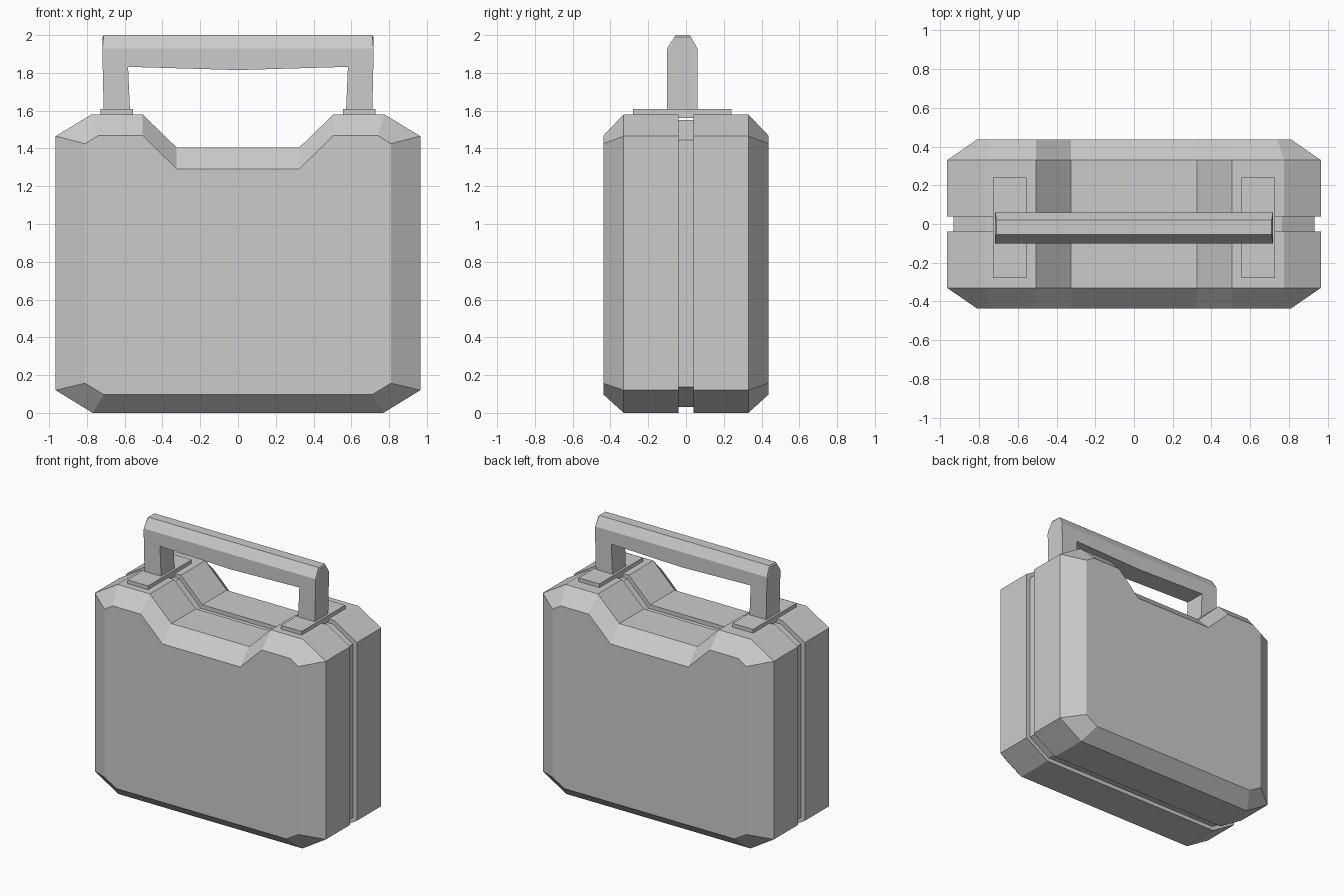
import bpy, bmesh

if "Cube" in bpy.data.objects:
    bpy.data.objects.remove(bpy.data.objects["Cube"])


def symmetric(half):
    """Close a right-hand half outline (bottom to top) with its mirrored left side."""
    return half + [(-x, z) for x, z in reversed(half) if x != 0]


def loft(name, sections):
    """Skin matching (y, outline) sections along y and cap both ends."""
    bm = bmesh.new()
    rings = [[bm.verts.new((x, y, z)) for x, z in outline] for y, outline in sections]
    n = len(rings[0])
    for a, b in zip(rings, rings[1:]):
        for i in range(n):
            j = (i + 1) % n
            bm.faces.new((a[i], a[j], b[j], b[i]))
    bm.faces.new(rings[0])
    bm.faces.new(rings[-1][::-1])
    bmesh.ops.recalc_face_normals(bm, faces=bm.faces)
    mesh = bpy.data.meshes.new(name)
    bm.to_mesh(mesh)
    bm.free()
    obj = bpy.data.objects.new(name, mesh)
    bpy.context.collection.objects.link(obj)
    return obj


def mirror(obj, axis):
    mod = obj.modifiers.new("mirror", 'MIRROR')
    mod.use_axis = [axis == i for i in range(3)]
    mod.use_mirror_merge = False


# Case outlines: widest rim, chamfered face, recessed seam
rim = symmetric([(0.77, 0), (0.965, 0.12), (0.965, 1.465), (0.775, 1.58),
                 (0.505, 1.58), (0.325, 1.405)])
face = symmetric([(0.71, 0.097), (0.81, 0.157), (0.81, 1.425), (0.74, 1.468),
                  (0.505, 1.468), (0.325, 1.292)])
seam = symmetric([(0.76, 0.03), (0.932, 0.138), (0.932, 1.445), (0.765, 1.55),
                  (0.517, 1.55), (0.337, 1.375)])

# Two half shells with a recessed seam between them
shell = loft("case_shell", [(-0.437, face), (-0.33, rim), (-0.04, rim)])
mirror(shell, 1)
loft("seam_core", [(-0.06, seam), (0.06, seam)])

# Handle mounting plates
plate = [(0.555, 1.56), (0.728, 1.56), (0.728, 1.608), (0.555, 1.608)]
mirror(loft("handle_plate", [(-0.28, plate), (0.24, plate)]), 0)


# Carry handle with chamfered top edges
def handle_outline(side, top, half_top):
    right = [(0, 1.815), (0.582, 1.832), (0.572, 1.6), (0.711, 1.6),
             (0.718, side), (half_top, top)]
    return symmetric(right)


low = handle_outline(1.90, 1.93, 0.717)
high = handle_outline(1.99, 2.0, 0.711)
loft("carry_handle", [(-0.10, low), (-0.055, high), (0.02, high), (0.06, low)])
